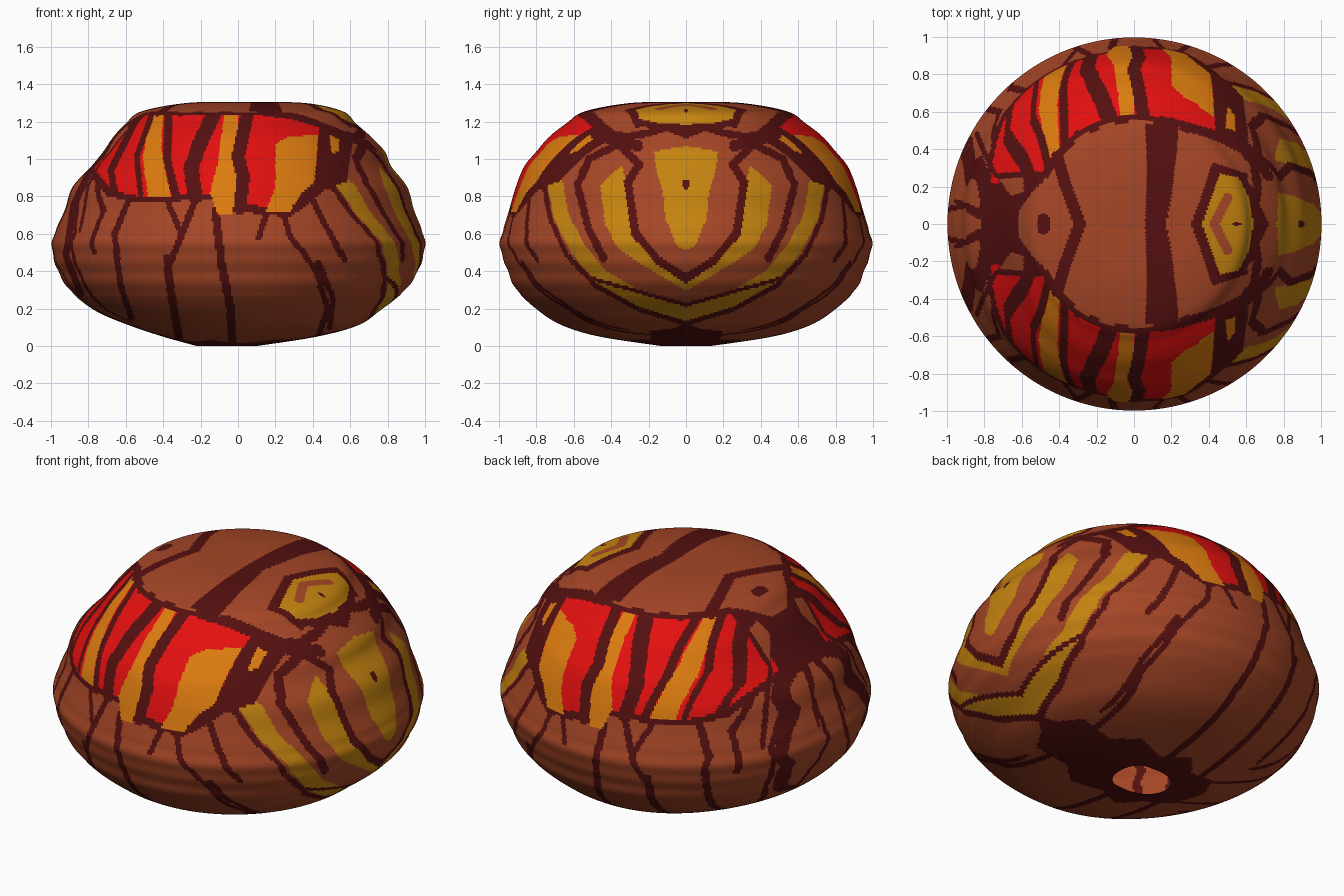
import bpy, bmesh, math
from mathutils import Vector

cube = bpy.data.objects.get("Cube")
if cube:
    bpy.data.objects.remove(cube, do_unlink=True)

# Flat colours
COLOURS = {
    "brown": (0.38, 0.062, 0.02),
    "maroon": (0.09, 0.005, 0.005),
    "red": (0.77, 0.005, 0.005),
    "orange": (0.72, 0.2, 0.005),
    "gold": (0.56, 0.23, 0.005),
}
SLOT = {name: i for i, name in enumerate(COLOURS)}


def make_material(name, rgb):
    mat = bpy.data.materials.new(name)
    mat.use_nodes = True
    mat.diffuse_color = (*rgb, 1)
    bsdf = mat.node_tree.nodes["Principled BSDF"]
    bsdf.inputs["Base Color"].default_value = (*rgb, 1)
    bsdf.inputs["Roughness"].default_value = 0.8
    return mat


# Body profile: height, then radius towards -x, towards the sides, towards +x
PROFILE = [Vector(row) for row in (
    (0, .22, .13, .10), (.05, .40, .46, .42), (.11, .58, .66, .64),
    (.19, .765, .79, .76), (.30, .90, .905, .895), (.42, .97, .96, .97),
    (.54, .995, .995, 1), (.63, .97, .975, .98), (.73, .925, .945, .94),
    (.85, .885, .91, .905), (.96, .785, .865, .82), (1.04, .72, .80, .785),
    (1.12, .665, .73, .71), (1.19, .60, .64, .63), (1.255, .515, .54, .56),
    (1.3, .27, .29, .35), (1.305, 0, 0, 0))]
STEP = 0.0135
SEGMENTS = 300


def smooth_profile():
    """Catmull-Rom curve through the profile rows, evenly sampled."""
    rows = []
    last = len(PROFILE) - 1
    for i in range(last):
        a, b = PROFILE[max(i - 1, 0)], PROFILE[i]
        c, d = PROFILE[i + 1], PROFILE[min(i + 2, last)]
        count = max(2, round(math.hypot(c[0] - b[0], c[2] - b[2]) / STEP))
        for k in range(count):
            t = k / count
            rows.append(0.5 * (2 * b + (c - a) * t + (2 * a - 5 * b + 4 * c - d) * t ** 2
                               + (3 * b - a - 3 * c + d) * t ** 3))
    rows.append(PROFILE[last])
    return rows


# Painted shapes, in hundredths, each laid out in one flat projection
PROJECT = {
    "side": lambda p: (p.x, p.z),
    "right_end": lambda p: (p.y, p.z) if p.x > 0 else None,
    "left_end": lambda p: (p.y, p.z) if p.x < 0 else None,
    "top": lambda p: (p.x, p.y) if p.z > .6 else None,
    "under": lambda p: (p.x, p.y) if p.z < .4 else None,
}
shapes = []


def add_shape(view, colour, points, half_width):
    pts = [(x / 100, y / 100) for x, y in points]
    w = half_width / 100
    xs, ys = zip(*pts)
    box = (min(xs) - w, max(xs) + w, min(ys) - w, max(ys) + w)
    shapes.append((view, SLOT[colour], pts, w, box))


def fill(view, colour, *points):
    add_shape(view, colour, points, 0)


def line(view, half_width, *points, colour="maroon"):
    add_shape(view, colour, points, half_width)


def inside(pts, x, y):
    hit = False
    for (ax, ay), (bx, by) in zip(pts, pts[1:] + pts[:1]):
        if (ay > y) != (by > y) and x < (bx - ax) * (y - ay) / (by - ay) + ax:
            hit = not hit
    return hit


def near(pts, w, x, y):
    for (ax, ay), (bx, by) in zip(pts, pts[1:]):
        dx, dy = bx - ax, by - ay
        t = ((x - ax) * dx + (y - ay) * dy) / (dx * dx + dy * dy)
        t = min(1, max(0, t))
        if math.hypot(x - ax - t * dx, y - ay - t * dy) < w:
            return True
    return False


# Dark patch round the hole underneath
fill("under", "maroon", (70, -1), (60, 6), (52, 20), (32, 18), (20, 30), (2, 24),
     (-14, 32), (-24, 20), (-42, 16), (-50, -1))

# Nested petals on the right end
line("right_end", 4, (70, 88), (67, 70), (58, 52), (45, 37), (25, 25), (0, 17), colour="gold")
line("right_end", 1.3, (76, 88), (73, 69), (64, 49), (48, 32), (25, 19.5), (0, 12))
line("right_end", 1, (50, 36), (25, 29), (0, 22))
fill("right_end", "gold", (34, 97), (46, 86), (43, 64), (36, 52), (18, 40), (-1, 29),
     (-1, 33), (15, 45), (27, 58), (30, 75))
line("right_end", 2.2, (36, 108), (25, 97), (31, 88), (29, 73), (27, 60), (15, 46), (0, 36))
line("right_end", 2, (36, 108), (52, 100), (58, 86), (52, 62), (44, 47))
fill("right_end", "gold", (-1, 107), (17, 104), (16, 95), (12, 80), (11, 68), (5, 54), (-1, 50))
line("right_end", 1.5, (0, 85), (0, 88))

# Cracks running down the sides
line("side", 1.8, (-80, 92), (-88, 75), (-92, 48), (-84, 28))
line("side", 1.6, (-58, 79), (-66, 60), (-63, 33), (-57, 15))
line("side", 1.8, (-22, 80), (-28, 65), (-36, 45))
line("side", 1.6, (-39, 80), (-31, 62))
line("side", 2.2, (-38, 47), (-36, 30), (-31, 1))
line("side", 2.2, (-12, 72), (-9, 45), (-4, 20), (-3, 1))
line("side", 1.6, (16, 73), (11, 58))
line("side", 1.6, (24, 72), (28, 58), (35, 50), (42, 40), (48, 20), (43, 5))
line("side", 1.5, (43, 45), (51, 25), (49, 10))
line("side", 1.6, (39, 80), (47, 64), (57, 46))

# Cracks on the left end
line("left_end", 1.6, (0, 100), (10, 80), (8, 55), (20, 35), (14, 8))
line("left_end", 1.6, (25, 98), (30, 80), (45, 60), (44, 35), (30, 14))
line("left_end", 1.6, (40, 94), (60, 72), (62, 50))

# Coloured side panel with its border and stripes
fill("side", "maroon", (-50, 124), (50, 124), (62, 113), (58, 88), (46, 83), (39, 77), (28, 69),
     (-2, 72), (-12, 78), (-55, 77), (-70, 80), (-81, 94), (-74, 106), (-62, 117))
fill("side", "red", (-50, 124), (44, 124), (43, 100), (33, 80), (18, 74), (2, 76), (-10, 81),
     (-53, 80), (-67, 83), (-77, 95), (-70, 103), (-54, 120))
fill("side", "orange", (-47, 124), (-40, 124), (-41, 105), (-36, 80), (-48, 80), (-51, 100))
fill("side", "orange", (-7, 124), (0, 124), (-1, 82), (-3, 70), (-11, 70), (-15, 82), (-11, 97))
fill("side", "orange", (20, 108), (27, 112), (43, 113), (41, 88), (34, 82), (27, 71), (15, 72),
     (20, 85))
line("side", 1.8, (-53, 124), (-62, 106), (-68, 94), (-66, 82))
line("side", 1.5, (-46, 124), (-54, 102), (-52, 80))
line("side", 2.2, (-37, 124), (-38, 100), (-33, 79))
line("side", 4, (-13, 124), (-21, 107), (-25, 95), (-23, 80))
line("side", 3.5, (5, 124), (0, 101), (3, 90), (1, 74))
fill("side", "maroon", (44, 124), (62, 113), (57, 88), (45, 83), (41, 88))
fill("side", "orange", (49, 113), (54, 114), (54, 104), (50, 103))

# Lid and its outline
fill("top", "brown", (-42, 36), (-30, 47), (-15, 54), (0, 56), (20, 54), (45, 47), (58, 37),
     (68, 22), (72, -1), (-62, -1), (-62, 8), (-55, 17), (-46, 27))
line("top", 1.8, (-64, 0), (-63, 8), (-56, 18), (-46, 28), (-42, 36), (-30, 48), (-15, 55),
     (0, 57), (20, 55), (45, 48), (52, 45))
line("right_end", 2, (50, 123), (44, 117), (36, 111), (20, 114), (10, 117), (0, 113))
line("right_end", 3, (48, 113), (36, 110), (26, 107))

# Lid markings: broad bar, chevron, dot and gold arrow
fill("top", "maroon", (6, -1), (7, 30), (6, 54), (24, 54), (23, 40), (20, 15), (17, -1))
line("top", 3.2, (-41, 36), (-37, 22), (-29, 0))
line("top", 3.5, (-48.5, 0), (-48.5, 2))
fill("top", "maroon", (30, -1), (35, 12), (42, 33), (60, 27), (65, 13), (73, -1))
fill("top", "gold", (36, -1), (46, 27), (56, 25), (62, 13), (64, -1))
line("top", 2.6, (43, 0), (50, 14), colour="brown")
line("top", 1, (54, 0), (56, 0))

# Small patches between the lid and the left end
fill("top", "maroon", (-74, 27), (-66, 8), (-56, 16), (-46, 28), (-60, 28))
fill("top", "brown", (-72, 24), (-66, 15), (-59, 17), (-59, 25))
line("top", 1.6, (-66, 10), (-76, 20), (-88, 27))
line("top", 1.4, (-74, 26), (-80, 38), (-84, 48))
line("top", 1.4, (-64, 5), (-80, 6), (-95, 12))


def colour_at(p):
    for view, slot, pts, w, (x0, x1, y0, y1) in reversed(shapes):
        spot = PROJECT[view](p)
        if not spot or not (x0 <= spot[0] <= x1 and y0 <= spot[1] <= y1):
            continue
        if near(pts, w, *spot) if w else inside(pts, *spot):
            return slot
    return SLOT["brown"]


# Half of the body, swept round the upright axis
bm = bmesh.new()
rings = []
for z, left, side, right in smooth_profile():
    ripple = 0.0025 * math.sin(z * 60) if .28 < z < .63 else 0
    ring = []
    for k in range(SEGMENTS + 1):
        angle = math.pi * k / SEGMENTS
        c = math.cos(angle)
        r = side + ((right if c > 0 else left) - side) * c * c + ripple
        y = 0 if k in (0, SEGMENTS) else r * math.sin(angle)
        ring.append(bm.verts.new((r * c, y, max(z, 0))))
    rings.append(ring)
for low, high in zip(rings, rings[1:]):
    for k in range(SEGMENTS):
        face = bm.faces.new((low[k], low[k + 1], high[k + 1], high[k]))
        face.material_index = colour_at(face.calc_center_median())
        face.smooth = True
bmesh.ops.remove_doubles(bm, verts=rings[-1], dist=0.0001)
mesh = bpy.data.meshes.new("painted_body")
bm.to_mesh(mesh)
bm.free()
for name, rgb in COLOURS.items():
    mesh.materials.append(make_material(name, rgb))
body = bpy.data.objects.new("painted_body", mesh)
bpy.context.collection.objects.link(body)

# Mirrored half
mirror = body.modifiers.new("mirror", "MIRROR")
mirror.use_axis = (False, True, False)
mirror.merge_threshold = 0.0005
